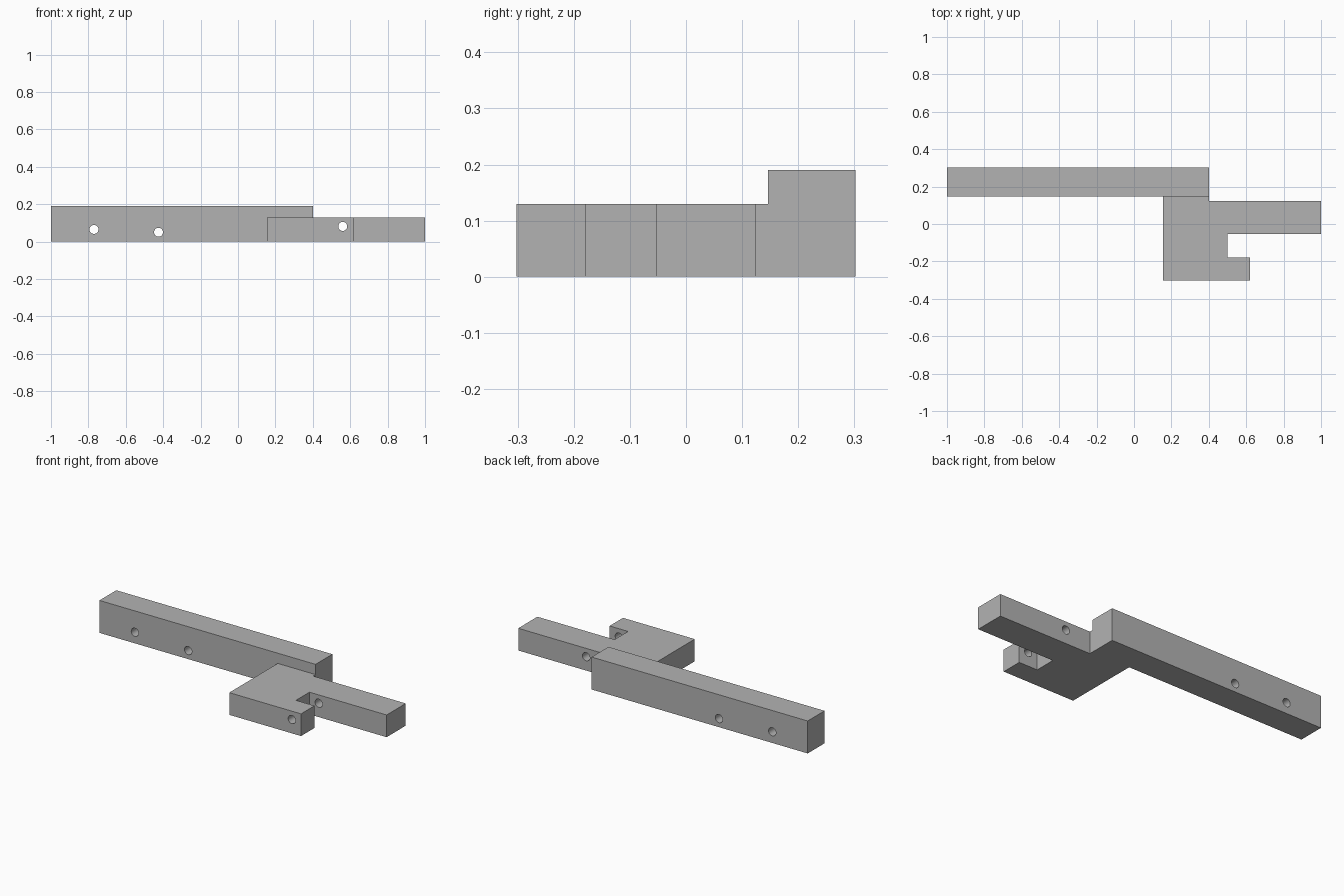
import bpy
import bmesh
from math import radians
from mathutils import Matrix, Vector

cube = bpy.data.objects.get("Cube")
if cube:
    bpy.data.objects.remove(cube, do_unlink=True)

PLATE_H, BEAM_H = 0.13, 0.19
HOLE_R = 0.024
HOLES = [(-0.77, 0.065), (-0.425, 0.05), (0.56, 0.081)]  # x, z

grey = bpy.data.materials.new("plain grey")
grey.use_nodes = True
grey.diffuse_color = (0.45, 0.45, 0.45, 1)
grey.node_tree.nodes["Principled BSDF"].inputs["Base Color"].default_value = grey.diffuse_color


def finish(bm, name):
    bmesh.ops.recalc_face_normals(bm, faces=bm.faces)
    mesh = bpy.data.meshes.new(name)
    bm.to_mesh(mesh)
    bm.free()
    mesh.materials.append(grey)
    obj = bpy.data.objects.new(name, mesh)
    bpy.context.collection.objects.link(obj)
    return obj


def raise_faces(bm, faces, height):
    """Extrude faces upward and return the new top faces."""
    geom = bmesh.ops.extrude_face_region(bm, geom=faces)["geom"]
    verts = [g for g in geom if isinstance(g, bmesh.types.BMVert)]
    bmesh.ops.translate(bm, verts=verts, vec=(0, 0, height))
    return [g for g in geom if isinstance(g, bmesh.types.BMFace)]


# Footprints of the long beam and the hooked plate, sharing one edge
bm = bmesh.new()
joint = [bm.verts.new((x, 0.146, 0)) for x in (0.155, 0.4)]
beam_pts = [(0.4, 0.302), (-1, 0.302), (-1, 0.146)]
plate_pts = [(0.155, -0.302), (0.62, -0.302), (0.62, -0.178), (0.5, -0.178),
             (0.5, -0.053), (1, -0.053), (1, 0.124), (0.4, 0.124)]
beam = bm.faces.new(joint + [bm.verts.new((x, y, 0)) for x, y in beam_pts])
plate = bm.faces.new(joint[:1] + [bm.verts.new((x, y, 0)) for x, y in plate_pts] + joint[1:])

# Raise both to plate height, then the beam further; keep the bottom closed
bottoms = [[v.co.copy() for v in f.verts] for f in (beam, plate)]
tops = raise_faces(bm, [beam, plate], PLATE_H)
beam_top = max(tops, key=lambda f: f.calc_center_median().y)
raise_faces(bm, [beam_top], BEAM_H - PLATE_H)
bmesh.ops.remove_doubles(bm, verts=bm.verts, dist=1e-5)
if not any(f.calc_center_median().z < 1e-5 for f in bm.faces):
    for pts in bottoms:
        bm.faces.new([min(bm.verts, key=lambda v: (v.co - p).length) for p in pts])
bmesh.ops.dissolve_limit(bm, angle_limit=radians(1), verts=bm.verts, edges=bm.edges)
bracket = finish(bm, "offset_bracket")

# Bolt holes drilled from front to back
bm = bmesh.new()
for x, z in HOLES:
    bmesh.ops.create_cone(
        bm, cap_ends=True, segments=32, radius1=HOLE_R, radius2=HOLE_R, depth=1,
        matrix=Matrix.Translation(Vector((x, 0, z))) @ Matrix.Rotation(radians(90), 4, "X"))
drill = finish(bm, "hole_cutter")
drill.hide_render = True
drill.hide_viewport = True
cut = bracket.modifiers.new("bolt_holes", "BOOLEAN")
cut.operation = "DIFFERENCE"
cut.solver = "EXACT"
cut.object = drill

# Smooth hole walls with crisp edges, applied after drilling
bpy.context.view_layer.objects.active = bracket
bracket.select_set(True)
bpy.ops.object.modifier_apply(modifier=cut.name)
bpy.data.objects.remove(drill, do_unlink=True)
bpy.ops.object.shade_smooth_by_angle(angle=radians(30))
